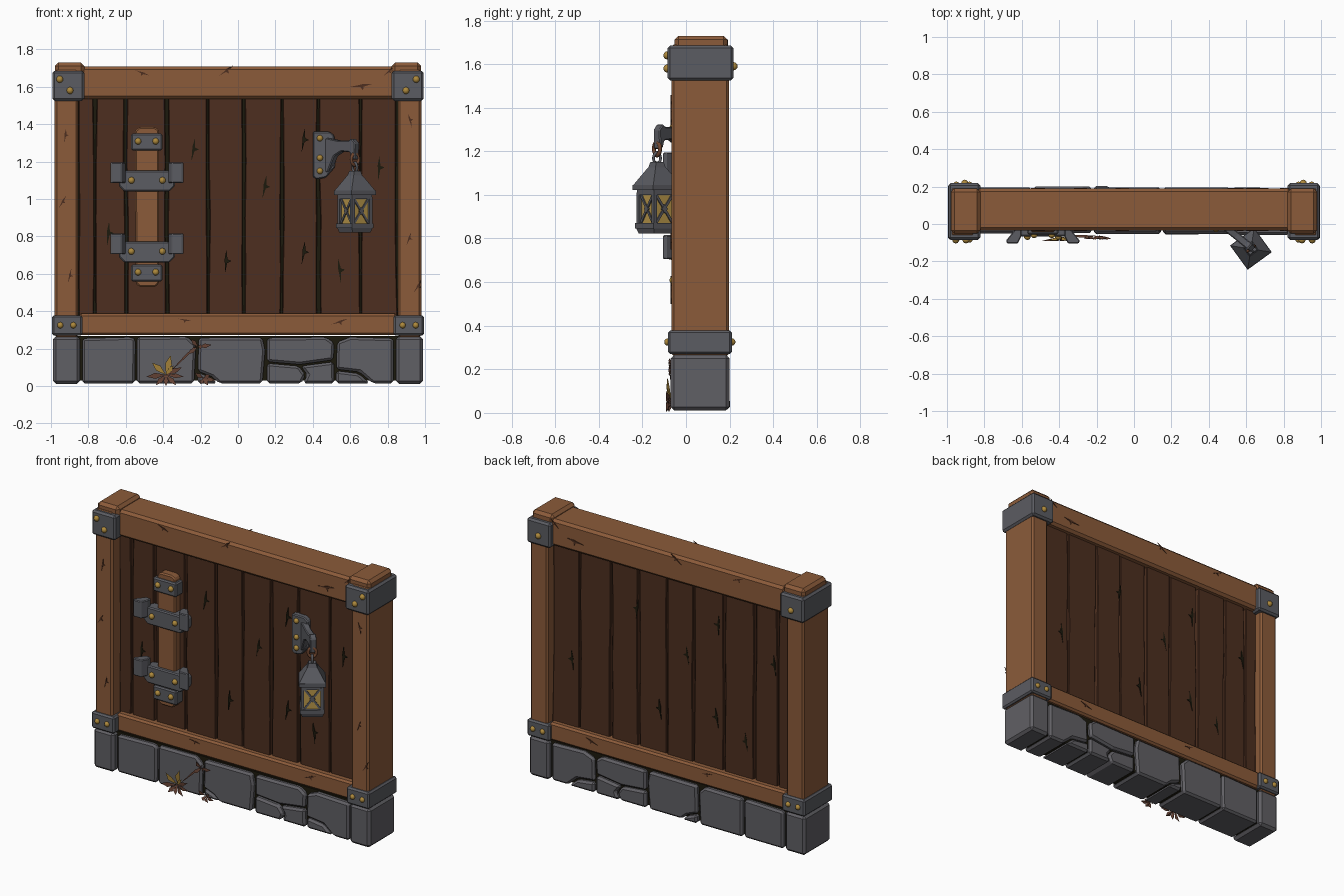
import bpy, bmesh, math, random
from mathutils import Matrix, Vector

if "Cube" in bpy.data.objects:
    bpy.data.objects.remove(bpy.data.objects["Cube"])

random.seed(4)
J = lambda a: random.uniform(-a, a)

def mat(name, c):
    m = bpy.data.materials.new(name)
    m.diffuse_color = (*c, 1)
    m.use_nodes = True
    m.node_tree.nodes["Principled BSDF"].inputs["Base Color"].default_value = m.diffuse_color
    return m

WOOD = mat("warm_wood", (0.26, 0.105, 0.042))
PLANK = mat("dark_plank", (0.074, 0.028, 0.014))
GAP = mat("deep_gap", (0.012, 0.010, 0.004))
STONE = mat("grey_stone", (0.118, 0.115, 0.128))
IRON = mat("grey_iron", (0.105, 0.107, 0.122))
GOLD = mat("brass", (0.42, 0.25, 0.045))
GLASS = mat("amber_glass", (0.50, 0.32, 0.07))
RUST = mat("rusty_link", (0.17, 0.065, 0.03))
LEAF = mat("dry_leaf", (0.13, 0.055, 0.035))

def finish(bm, name, m, bevel=0, M=None, smooth=False):
    bmesh.ops.recalc_face_normals(bm, faces=bm.faces)
    if M is not None:
        bmesh.ops.transform(bm, matrix=M, verts=bm.verts)
    for f in bm.faces:
        f.smooth = smooth
    me = bpy.data.meshes.new(name)
    bm.to_mesh(me)
    bm.free()
    me.materials.append(m)
    o = bpy.data.objects.new(name, me)
    bpy.context.collection.objects.link(o)
    if bevel:
        b = o.modifiers.new("bevel", 'BEVEL')
        b.width, b.segments, b.limit_method = bevel, 1, 'ANGLE'
    return o

def prism(name, pts, a, b, m, axis='y', bevel=0, M=None):
    """Polygon (x,z) extruded along y, or (x,y) extruded along z."""
    bm = bmesh.new()
    P = (lambda p, d: (p[0], d, p[1])) if axis == 'y' else (lambda p, d: (p[0], p[1], d))
    lo = [bm.verts.new(P(p, a)) for p in pts]
    hi = [bm.verts.new(P(p, b)) for p in pts]
    bm.faces.new(lo)
    bm.faces.new(hi[::-1])
    n = len(pts)
    for i in range(n):
        bm.faces.new((lo[i], lo[(i + 1) % n], hi[(i + 1) % n], hi[i]))
    return finish(bm, name, m, bevel, M)

def box(name, x0, x1, y0, y1, z0, z1, m, bevel=0.008, M=None):
    return prism(name, [(x0, z0), (x1, z0), (x1, z1), (x0, z1)], y0, y1, m, 'y', bevel, M)

def bolt(x, y, z, r=0.019):
    bm = bmesh.new()
    bmesh.ops.create_uvsphere(bm, u_segments=10, v_segments=6, radius=r)
    finish(bm, "bolt", GOLD, 0, Matrix.Translation((x, y, z)), True)

def cone4(name, r1, r2, z0, z1, m, M):
    """Square frustum, half widths r1 (bottom) and r2 (top)."""
    bm = bmesh.new()
    k = math.sqrt(2)
    bmesh.ops.create_cone(bm, cap_ends=True, segments=4, radius1=r1 * k, radius2=r2 * k, depth=z1 - z0)
    finish(bm, name, m, 0, M @ Matrix.Translation((0, 0, (z0 + z1) / 2)) @ Matrix.Rotation(math.pi / 4, 4, 'Z'))

def ring(name, R, r, m, M, n=16):
    bm = bmesh.new()
    v = [[bm.verts.new(((R + r * math.cos(q * math.tau / 6)) * math.cos(t * math.tau / n), r * math.sin(q * math.tau / 6),
          1.25 * (R + r * math.cos(q * math.tau / 6)) * math.sin(t * math.tau / n))) for q in range(6)] for t in range(n)]
    for t in range(n):
        for q in range(6):
            bm.faces.new((v[t][q], v[(t + 1) % n][q], v[(t + 1) % n][(q + 1) % 6], v[t][(q + 1) % 6]))
    finish(bm, name, m, 0, M, True)

def crack(x, z, y, length, ang, m=PLANK):
    pts = [(0, 0), (.45, -.05), (.55, -.22), (.6, -.05), (1, .03), (.6, .07), (.4, .04)]
    c, s = math.cos(ang), math.sin(ang)
    prism("wood_crack", [(x + length * (p * c - q * s), z + length * (p * s + q * c)) for p, q in pts],
          y - 0.002, y + 0.002, m)

# Corner posts, caps, iron straps and corner stones
for s in (-1, 1):
    X = lambda a, b: (min(s * a, s * b), max(s * a, s * b))
    box("corner_post", *X(.855, .98), -.067, .197, .26, 1.69, WOOD, .012)
    box("post_cap", *X(.822, .978), -.052, .19, 1.66, 1.73, WOOD, .018)
    box("upper_strap", *X(.822, .993), -.085, .218, 1.525, 1.685, IRON, .012)
    box("lower_strap", *X(.832, .995), -.083, .21, .27, .378, IRON, .01)
    box("corner_stone", *X(.845, .99), -.07, .2, .012, .266, STONE, .016)
    for x, z in ((.953, 1.64), (.898, 1.58)):
        bolt(s * x, -.085, z)
    bolt(s * .905, .218, 1.59)
    for x in (.95, .88):
        bolt(s * x, -.083, .325, .017)
        bolt(s * x, .21, .325, .017)

# Rails
box("top_rail", -.84, .84, -.035, .19, 1.535, 1.708, WOOD, .016)
box("bottom_rail", -.85, .85, -.035, .19, .272, .387, WOOD, .012)

# Planks over a dark core
box("panel_core", -.86, .86, .035, .115, .36, 1.55, GAP, 0)
seams = [-.855, -.765, -.6, -.38, -.16, .032, .235, .43, .655, .855]
for a, b in zip(seams, seams[1:]):
    zs = [.37, .62, .9, 1.2, 1.55]
    left = [(a + .007 + J(.005), z) for z in zs]
    right = [(b - .007 + J(.005), z) for z in zs]
    d = J(.004)
    prism("plank", left + right[::-1], .005 + d, .15 + d, PLANK, 'y', .004)

# Cracks in wood
for y in (-.036, .191):
    for x, z, l, t in ((-.1, 1.66, .09, .6), (-.55, 1.69, .08, -.4), (.6, 1.6, .12, .1), (.78, 1.66, .07, .7),
                       (-.32, .36, .07, -.2), (.5, .33, .09, .3)):
        crack(x, z, y, l, t)
for x, z, t in ((-.96, .95, 1.0), (-.93, 1.3, 1.4), (.9, .75, 1.2), (.93, 1.38, 1.8), (-.91, .55, 1.3), (.94, .5, 1.0)):
    crack(x, z, -.068, .08, t)
for x, z in ((-.7, .75), (-.25, 1.2), (-.07, .6), (.13, 1.0), (.34, 1.25), (.34, .65), (.75, 1.1), (.55, .55)):
    crack(x, z, .002, .13, 1.5 + J(.15), GAP)
    crack(-x, z, .153, .13, 1.5 + J(.15), GAP)

# Stone base: some blocks are split along cracks
box("stone_core", -.86, .86, -.025, .17, .03, .268, GAP, 0)
stones = [
    [(-.832, .015), (-.552, .015), (-.548, .25), (-.57, .262), (-.832, .255)],
    [(-.54, .015), (-.235, .015), (-.225, .22), (-.27, .264), (-.54, .262)],
    [(-.215, .08), (-.14, .05), (-.1, .015), (.13, .015), (.145, .19), (.13, .26), (-.21, .258)],
    [(-.215, .015), (-.11, .015), (-.145, .045), (-.215, .072)],
    [(.155, .13), (.33, .115), (.51, .14), (.515, .23), (.47, .262), (.155, .258)],
    [(.155, .015), (.34, .015), (.36, .06), (.325, .107), (.155, .122)],
    [(.348, .015), (.515, .015), (.512, .13), (.335, .107), (.37, .06)],
    [(.525, .09), (.65, .075), (.72, .015), (.832, .015), (.832, .255), (.6, .262), (.53, .235)],
    [(.525, .015), (.705, .015), (.645, .067), (.525, .082)],
]
for p in stones:
    d = J(.006)
    prism("base_stone", p, -.052 + d, .196 + d, STONE, 'y', .013)

# Wall mount: wooden bar, end plates, pronged brackets
cx = -.487
prism("mount_bar", [(cx - .06, .55), (cx - .04, .53), (cx + .045, .53), (cx + .065, .55),
                    (cx + .065, 1.37), (cx + .04, 1.385), (cx - .04, 1.385), (cx - .065, 1.365)], -.042, .02, WOOD, 'y', .008)
for z0, z1 in ((1.26, 1.35), (.56, .65)):
    box("mount_plate", cx - .085, cx + .083, -.056, .015, z0, z1, IRON)
    for x in (-.047, .047):
        bolt(cx + x, -.058, (z0 + z1) / 2 + .004, .018)
for z in (1.04, .66):
    prism("mount_band", [(cx - .15, z + .03), (cx - .12, z), (cx + .12, z), (cx + .15, z + .03),
                         (cx + .15, z + .095), (cx + .11, z + .112), (cx - .11, z + .112), (cx - .15, z + .095)],
          -.066, .01, IRON, 'y', .007)
    for s in (-1, 1):
        prism("mount_prong", [(cx + s * a, b) for a, b in ((.115, -.03), (.15, -.03), (.198, -.09), (.19, -.105), (.135, -.105), (.115, -.066))],
              z + .045, z + .155, IRON, 'z', .005)
        bolt(cx + s * .083, -.068, z + .06, .018)

# Lantern wall plate and arm
prism("lantern_plate", [(.4, 1.12), (.42, 1.105), (.47, 1.115), (.518, 1.17), (.515, 1.34), (.49, 1.36), (.4, 1.36)],
      -.025, .02, IRON, 'y', .006)
for z in (1.325, 1.22, 1.15):
    bolt(.438, -.027, z, .017)
A = Matrix.Translation((.47, 0, 0)) @ Matrix.Rotation(math.radians(-39), 4, 'Z')
prism("lantern_arm", [(0, 1.33), (.1, 1.312), (.17, 1.312), (.19, 1.325), (.215, 1.3), (.212, 1.21), (.19, 1.215), (.178, 1.25),
                      (.12, 1.255), (.07, 1.23), (.03, 1.15), (0, 1.13)], -.02, .02, IRON, 'y', .005, A)

# Lantern, turned on its hook
L = Matrix.Translation((.625, -.133, 0)) @ Matrix.Rotation(math.radians(36), 4, 'Z')
ring("chain_link", .024, .009, RUST, L @ Matrix.Translation((0, 0, 1.212)))
ring("lantern_ring", .02, .007, IRON, L @ Matrix.Translation((0, 0, 1.168)) @ Matrix.Rotation(math.pi / 2, 4, 'Z'))
cone4("lantern_knob", .03, .022, 1.12, 1.15, IRON, L)
cone4("lantern_roof", .078, .03, 1.045, 1.125, IRON, L)
cone4("lantern_eave", .08, .08, 1.022, 1.046, IRON, L)
cone4("lantern_collar", .066, .066, 1.0, 1.025, IRON, L)
cone4("lantern_glass", .054, .054, .85, 1.01, GLASS, L)
cone4("lantern_base", .072, .072, .845, .87, IRON, L)
cone4("lantern_foot", .06, .068, .822, .846, IRON, L)
for i in range(4):
    R = L @ Matrix.Rotation(i * math.pi / 2, 4, 'Z')
    box("lantern_corner", .048, .067, -.067, -.048, .86, 1.01, IRON, 0, R)
    for s in (-1, 1):
        C = R @ Matrix.Translation((0, -.056, .936)) @ Matrix.Rotation(s * math.radians(36), 4, 'Y')
        box("lantern_cross", -.006, .006, -.004, .004, -.08, .08, IRON, 0, C)
    prism("lantern_boss", [(-.017, .936), (0, .916), (.017, .936), (0, .956)], -.062, -.05, IRON, 'y', 0, R)

# Dry plant with brass-coloured petals at the foot of the wall
def blade(name, base, tip, w, m):
    b, t = Vector(base), Vector(tip)
    side = (t - b).cross(Vector((0, 1, 0))).normalized() * w
    mid = b.lerp(t, .55) + Vector((0, -.012, 0))
    bm = bmesh.new()
    v = [bm.verts.new(p) for p in (b, mid + side, t, mid - side, mid + Vector((0, .014, 0)))]
    for i in range(4):
        bm.faces.new((v[i], v[(i + 1) % 4], v[4]))
    bm.faces.new(v[:4])
    finish(bm, name, m)

c = (-.385, -.068, .06)
for x, z, w in ((-.36, .165, .018), (-.46, .125, .017), (-.345, .11, .012)):
    blade("petal", c, (x, -.085, z), w, GOLD)
for x, z, w in ((-.3, .1, .014), (-.49, .05, .016), (-.44, .005, .014), (-.33, .005, .014), (-.29, .05, .012), (-.385, 0, .014)):
    blade("leaf", c, (x, -.09, z), w, LEAF)
blade("stem", (-.37, -.06, .07), (-.2, -.062, .24), .006, LEAF)
for x, z in ((-.25, .25), (-.19, .21), (-.14, .22), (-.27, .17)):
    blade("vine_leaf", (-.215, -.062, .21), (x, -.075, z), .012, LEAF)
for x, z in ((-.23, .07), (-.15, .06), (-.12, .03), (-.2, .01), (-.16, .005)):
    blade("vine_leaf", (-.185, -.062, .04), (x, -.078, z), .012, LEAF)
